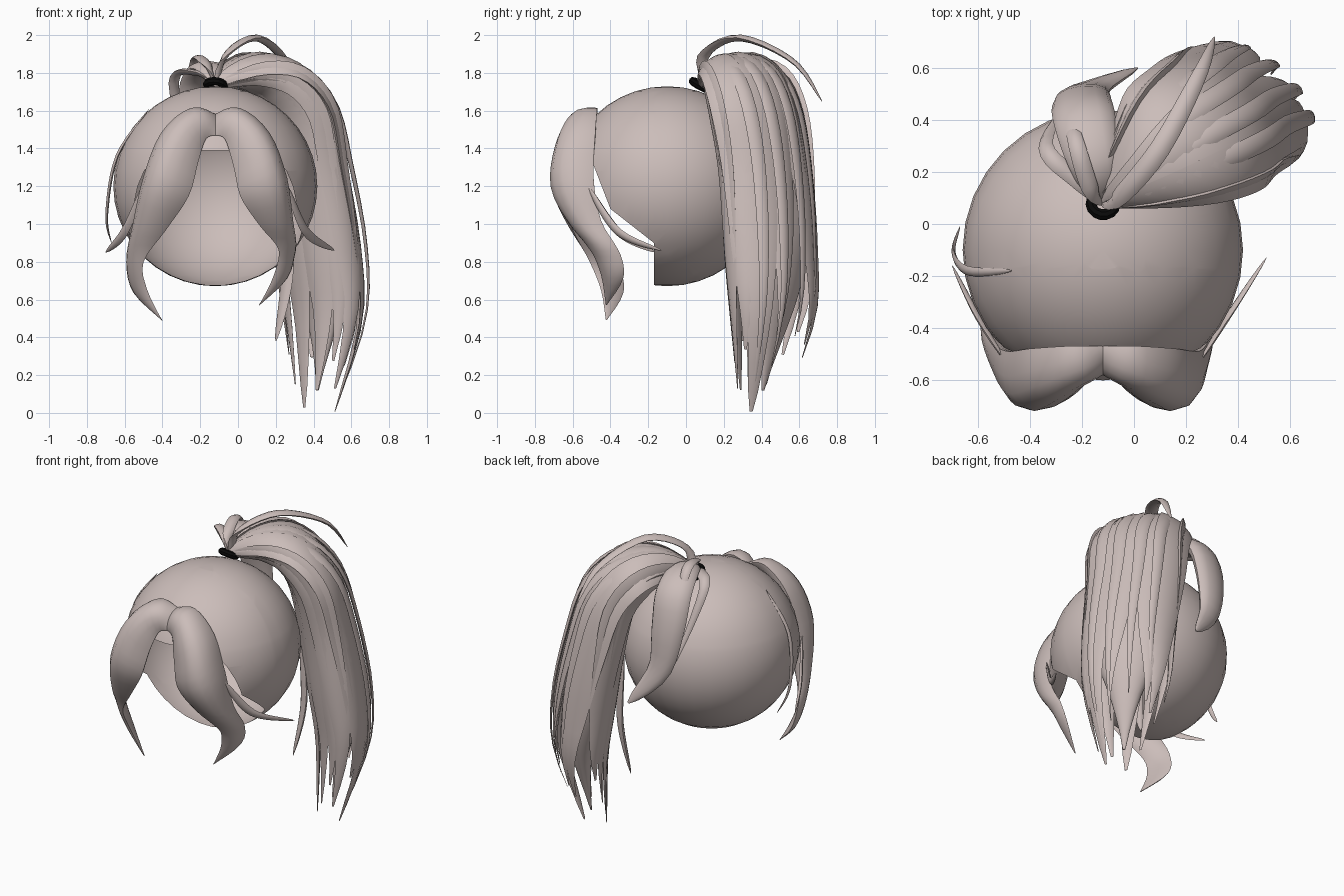
import bpy, bmesh, math, random
from mathutils import Vector as V

if "Cube" in bpy.data.objects:
    bpy.data.objects.remove(bpy.data.objects["Cube"])

random.seed(4)
HEAD = V((-0.12, -0.1, 1.2))


def material(name, rgb):
    m = bpy.data.materials.new(name)
    m.diffuse_color = (*rgb, 1)
    m.use_nodes = True
    m.node_tree.nodes["Principled BSDF"].inputs["Base Color"].default_value = m.diffuse_color
    return m


HAIR = material("pale_rose_hair", (0.60, 0.51, 0.49))
BLACK = material("black_band", (0.003, 0.003, 0.003))


def finish(name, bm, mat):
    me = bpy.data.meshes.new(name)
    bm.to_mesh(me)
    bm.free()
    ob = bpy.data.objects.new(name, me)
    bpy.context.collection.objects.link(ob)
    me.materials.append(mat)
    bpy.ops.object.select_all(action='DESELECT')
    ob.select_set(True)
    bpy.context.view_layer.objects.active = ob
    bpy.ops.object.shade_smooth_by_angle(angle=math.radians(40))


def sample(rows, t):
    """Catmull-Rom through rows of numbers, t in 0..1"""
    k = len(rows) - 1
    i = min(int(t * k), k - 1)
    f = t * k - i
    p = [rows[max(0, min(k, i + j))] for j in (-1, 0, 1, 2)]
    return [0.5 * (2 * b + (c - a) * f + (2 * a - 5 * b + 4 * c - d) * f * f
                   + (3 * b - a - 3 * c + d) * f ** 3) for a, b, c, d in zip(*p)]


def loft(name, secs, power=2, inner=1, m=12):
    """Skin sections of (centre, half-width vector, half thickness)"""
    bm = bmesh.new()
    rings = []
    for i, (c, w, b) in enumerate(secs):
        tan = secs[min(i + 1, len(secs) - 1)][0] - secs[max(i - 1, 0)][0]
        n = tan.cross(w).normalized()
        if inner != 1 and n.dot(c - HEAD) < 0:
            n = -n
        ring = []
        for j in range(m):
            a = 2 * math.pi * j / m
            s = math.copysign(abs(math.sin(a)) ** power, math.sin(a))
            ring.append(bm.verts.new(c + w * math.cos(a) + n * b * s * (1 if s > 0 else inner)))
        rings.append(ring)
    for r, q in zip(rings, rings[1:]):
        for j in range(m):
            bm.faces.new((r[j], r[(j + 1) % m], q[(j + 1) % m], q[j]))
    bm.faces.new(rings[0])
    bm.faces.new(rings[-1])
    bmesh.ops.recalc_face_normals(bm, faces=bm.faces)
    finish(name, bm, HAIR)


def taper(u):
    return max(0.02, math.sin(math.pi * u ** 0.85)) ** 0.7


def strand(name, width, *pts, power=2, n=18):
    """Tapered lock whose flat side faces the head"""
    cs = [V(sample(pts, i / n)) for i in range(n + 1)]
    secs = []
    for i, c in enumerate(cs):
        tan = cs[min(i + 1, n)] - cs[max(i - 1, 0)]
        w = tan.cross(c - HEAD).normalized()
        secs.append((c, w * width * taper(i / n), width * 0.45 * taper(i / n)))
    loft(name, secs, power)


# Scalp: round shell with the face opening cut away by two slanted planes
bm = bmesh.new()
bmesh.ops.create_uvsphere(bm, u_segments=32, v_segments=20, radius=0.54)
for v in bm.verts:
    v.co = HEAD + V((v.co.x, v.co.y, v.co.z * 0.98))
cheek = V((0, -0.4, 1.08))
slopes = V((0, 0.31, 0.12)), V((0, 0.18, 0.23))
cuts = [(cheek, s) for s in slopes] + [(V((0, -.17, 0)), V((0, 1, 0))), (V((0, 0, 1.39)), V((0, 0, 1)))]
for co, no in cuts:
    bmesh.ops.bisect_plane(bm, geom=bm.verts[:] + bm.edges[:] + bm.faces[:], plane_co=co, plane_no=no)
gone = []
for f in bm.faces:
    c = f.calc_center_median()
    if c.y < -0.17 and c.z < 1.39 and min((c - cheek).dot(s) for s in slopes) < 0:
        gone.append(f)
bmesh.ops.delete(bm, geom=gone, context='FACES')
finish("scalp", bm, HAIR)

# Hair band
T = (-.12, .08, 1.74)
bpy.ops.mesh.primitive_torus_add(major_radius=0.045, minor_radius=0.022, major_segments=14,
                                 minor_segments=8, location=(-.12, .075, 1.735),
                                 rotation=(-0.5, 0.1, 0))
band = bpy.context.object
band.name = "hair_band"
band.data.materials.append(BLACK)

# Fringe: outer edge, inner edge, bulge; the right half is mirrored and a bit shorter
fringe = [(-.115, -.47, 1.58, -.115, -.58, 1.47, .03), (-.25, -.47, 1.61, -.17, -.60, 1.45, .09),
          (-.40, -.48, 1.48, -.21, -.64, 1.33, .14), (-.49, -.49, 1.25, -.26, -.66, 1.15, .15),
          (-.55, -.45, 1.0, -.38, -.60, .97, .09), (-.585, -.36, .80, -.50, -.51, .80, .04),
          (-.55, -.33, .64, -.48, -.45, .65, .03), (-.40, -.42, .49, -.405, -.425, .495, .003)]


def mirrored(p):
    low = min(1, max(0, (1.25 - p.z) / 0.5))
    return V((-.24 - p.x - .05 * low, p.y, p.z + .08 * low * low))


for name, move in (("fringe_left", lambda p: p), ("fringe_right", mirrored)):
    secs = []
    for i in range(29):
        r = sample(fringe, i / 28)
        o, q = move(V(r[:3])), move(V(r[3:6]))
        secs.append(((o + q) / 2, (o - q) / 2, r[6]))
    loft(name, secs, 1.7, 0.3, 16)

# Ponytail: centre, half width, half thickness
tail = [(-.12, .09, 1.74, .03, .03), (.03, .20, 1.80, .14, .07), (.17, .30, 1.765, .23, .11),
        (.29, .37, 1.60, .26, .13), (.35, .42, 1.3, .26, .14), (.42, .45, .87, .26, .155),
        (.45, .46, .5, .24, .14), (.41, .39, .015, .12, .07)]
SIDE = V((-.65, .76, 0))


def tail_at(t):
    r = sample(tail, t)
    tan = V(sample(tail, min(t + .01, 1))[:3]) - V(sample(tail, max(t - .01, 0))[:3])
    return V(r[:3]), SIDE * r[3], tan.cross(SIDE).normalized() * r[4]


secs = []
for i in range(33):
    t = i / 32 * 0.96
    c, w, n = tail_at(t)
    k = min(1, max(0.03, (0.96 - t) / 0.26)) ** 0.8 * 0.97
    secs.append((c, w * k, n.length * k))
loft("ponytail_core", secs, 1, 1, 20)


def tail_lock(name, th, end, width, twist=0, lift=0):
    """Lock lying on the ponytail at angle th, lifted outward in the middle"""
    secs = []
    for j in range(25):
        u = j / 24
        c, w, n = tail_at(u * end)
        h = th + twist * u * u
        p = c + (w * math.cos(h) + n * math.sin(h)) * (1 + 0.1 * u ** 4)
        p += V((.07, .03, 0)) * lift * math.sin(math.pi * u ** 1.5)
        d = (n * math.cos(h) - w * math.sin(h)).normalized()
        secs.append((p, d * width * taper(u), min(.03, width * 0.32) * taper(u)))
    loft(name, secs, 2, 1, 8)


# Broad locks all round the ponytail, ending in loose tips
for i in range(12):
    tail_lock("ponytail_lock_%d" % i, math.pi * i / 6 + random.uniform(-.12, .12),
              1 if i % 5 == 4 else random.uniform(.87, .97),
              random.uniform(.09, .13), random.uniform(-.45, .45))
# Thin strands standing off its outer side
for i in range(4):
    tail_lock("outer_strand_%d" % i, 0.7 + 0.5 * i, .84 + .04 * i, .04, .2, .8)

# Small loose lock behind the band, with side loops
strand("back_lock", .12, T, (-.15, .22, 1.82), (-.19, .4, 1.74), (-.2, .48, 1.52),
       (-.16, .52, 1.25), (.01, .6, 1.02), power=1)
strand("back_lock_side", .035, T, (-.22, .17, 1.80), (-.34, .3, 1.75), (-.25, .48, 1.3))
strand("back_lock_top", .035, T, (-.17, .14, 1.85), (-.23, .34, 1.84), (-.26, .5, 1.4))

# Flyaway strands
strand("top_flyaway", .04, T, (-.06, .1, 1.9), (.1, .29, 1.985), (.25, .57, 1.86), (.31, .72, 1.65))
strand("inner_strand", .045, (.22, .35, 1.2), (.26, .33, .75), (.2, .3, .38))
strand("temple_wisp", .02, (-.47, -.18, 1.61), (-.64, -.18, 1.36), (-.695, -.11, 1.05),
       (-.67, -.01, .9))
strand("wisp_right", .025, (.26, -.52, 1.2), (.36, -.36, .96), (.51, -.13, .86))
strand("wisp_left", .025, (-.5, -.52, 1.2), (-.6, -.36, .96), (-.7, -.16, .85))
